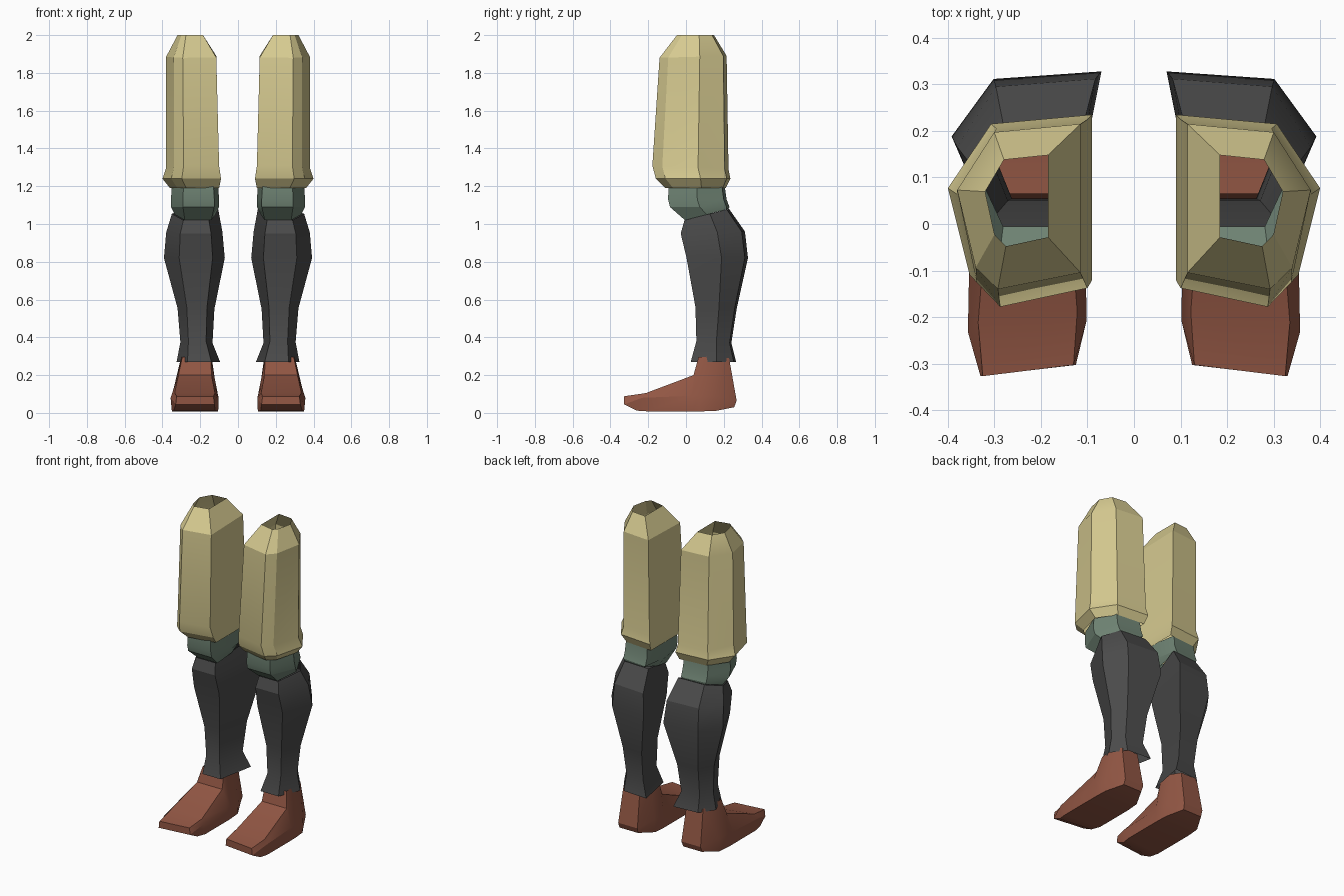
import bpy, bmesh, math


def material(name, rgb):
    m = bpy.data.materials.new(name)
    m.diffuse_color = (*rgb, 1)
    return m


CREAM = material("cream cloth", (0.67, 0.59, 0.28))
GREEN = material("grey green", (0.16, 0.23, 0.175))
DARK = material("charcoal", (0.07, 0.07, 0.07))
BROWN = material("red brown leather", (0.29, 0.095, 0.058))


def finish(name, bm, mat):
    """Make a mirrored pair from the mesh of one side."""
    me = bpy.data.meshes.new(name)
    bm.to_mesh(me)
    bm.free()
    me.materials.append(mat)
    ob = bpy.data.objects.new(name, me)
    bpy.context.collection.objects.link(ob)
    bpy.ops.object.select_all(action='DESELECT')
    ob.select_set(True)
    bpy.context.view_layer.objects.active = ob
    bpy.ops.object.shade_smooth_by_angle(angle=math.radians(25))
    mirror = ob.modifiers.new("pair", 'MIRROR')
    mirror.use_mirror_merge = False


def bridge(bm, rings, skip=lambda i, j: False):
    n = len(rings[0])
    for i in range(len(rings) - 1):
        for j in range(n):
            if not skip(i, j):
                k = (j + 1) % n
                bm.faces.new((rings[i][j], rings[i][k],
                              rings[i + 1][k], rings[i + 1][j]))


def tube(name, shape, levels, mat):
    """Open tube; level = (z front, z back, x0, x1, y0, y1), bottom to top."""
    bm = bmesh.new()
    rings = [[bm.verts.new((x0 + u * (x1 - x0), y0 + v * (y1 - y0),
                            zf + v * (zb - zf))) for u, v in shape]
             for zf, zb, x0, x1, y0, y1 in levels]
    bridge(bm, rings)
    finish(name, bm, mat)


# Trouser legs with a flared hem, open at both ends
tube("trouser_leg",
     [(0, 0.1), (0.67, 0), (0.85, 0.13), (1, 0.6), (0.7, 0.95), (0, 1)],
     [(1.19, 1.19, 0.10, 0.36, -0.11, 0.21),
      (1.24, 1.24, 0.09, 0.40, -0.16, 0.235),
      (1.31, 1.29, 0.10, 0.38, -0.178, 0.225),
      (1.88, 1.89, 0.115, 0.38, -0.14, 0.215),
      (2.0, 2.0, 0.185, 0.32, -0.048, 0.148)], CREAM)

# Knee bands
tube("knee_band",
     [(0.1, 0.0), (0.75, 0), (1, 0.5), (0.75, 0.95), (0.1, 1), (0, 0.5)],
     [(1.02, 1.08, 0.12, 0.335, -0.005, 0.225),
      (1.09, 1.09, 0.10, 0.355, -0.085, 0.23),
      (1.13, 1.13, 0.10, 0.355, -0.095, 0.215),
      (1.20, 1.20, 0.105, 0.35, -0.092, 0.205)], GREEN)

# Calves with a small cuff
tube("calf",
     [(0.2, 0), (0.75, 0), (1, 0.57), (0.72, 0.95), (0, 1)],
     [(0.27, 0.27, 0.095, 0.325, 0.025, 0.265),
      (0.38, 0.37, 0.135, 0.305, 0.055, 0.24),
      (0.56, 0.55, 0.125, 0.32, 0.05, 0.268),
      (0.82, 0.82, 0.07, 0.392, 0.003, 0.328),
      (0.95, 0.96, 0.083, 0.38, -0.028, 0.312),
      (1.02, 1.08, 0.105, 0.35, -0.008, 0.228)], DARK)

# Shoes: sections from toe to heel, each
# (sole y, z, x0, x1), (rim y, z, x0, x1), (top y, z, x0, x1)
sections = [
    [(-0.25, 0.012, 0.12, 0.34), (-0.315, 0.045, 0.125, 0.33),
     (-0.315, 0.088, 0.13, 0.325)],
    [(-0.19, 0.008, 0.105, 0.35), (-0.22, 0.08, 0.102, 0.357),
     (-0.20, 0.105, 0.122, 0.335)],
    [(0.03, 0.008, 0.105, 0.35), (0.03, 0.09, 0.105, 0.352),
     (0.04, 0.20, 0.14, 0.315)],
    [(0.07, 0.008, 0.105, 0.35), (0.07, 0.09, 0.105, 0.35),
     (0.066, 0.295, 0.145, 0.295)],
    [(0.155, 0.01, 0.11, 0.345), (0.16, 0.09, 0.11, 0.345),
     (0.155, 0.30, 0.14, 0.30)],
    [(0.255, 0.03, 0.16, 0.29), (0.268, 0.065, 0.155, 0.29),
     (0.228, 0.29, 0.165, 0.28)],
]
bm = bmesh.new()
rings = []
for i, (sole, rim, top) in enumerate(sections):
    skew = 0.012 if i < 2 else 0      # the toe slants outwards
    left = [bm.verts.new((p[2], p[0] + skew, p[1])) for p in (top, rim, sole)]
    right = [bm.verts.new((p[3], p[0] - skew, p[1])) for p in (sole, rim, top)]
    rings.append(left + right)
# the ankle opening stays free
bridge(bm, rings, skip=lambda i, j: i >= 3 and j == 5)
for end in (rings[0], rings[-1]):
    bm.faces.new((end[0], end[1], end[4], end[5]))
    bm.faces.new((end[1], end[2], end[3], end[4]))
bmesh.ops.recalc_face_normals(bm, faces=bm.faces)
finish("shoe", bm, BROWN)
